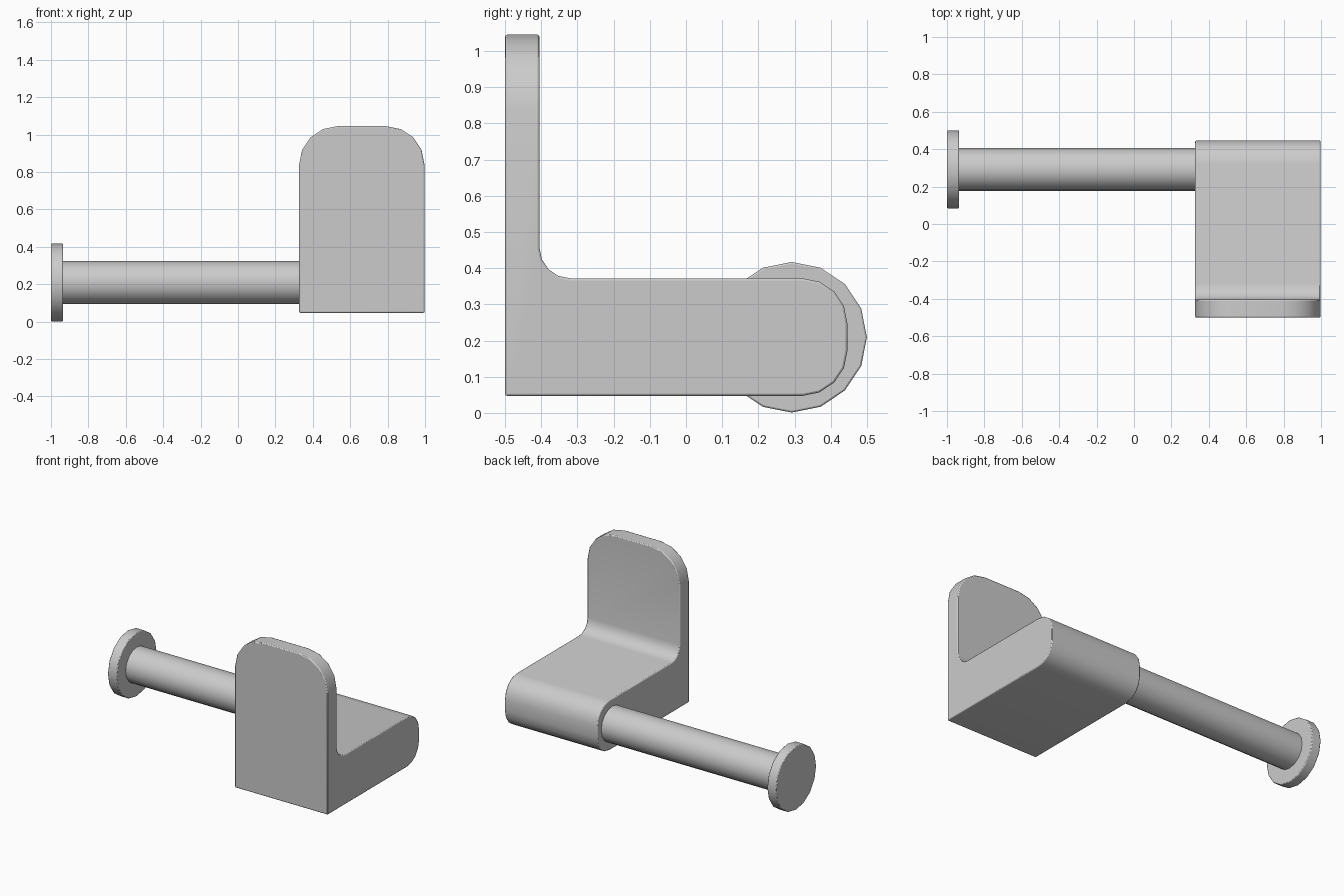
import bpy, bmesh
from math import sin, cos, pi, radians
from mathutils import Matrix

if "Cube" in bpy.data.objects:
    bpy.data.objects.remove(bpy.data.objects["Cube"])

AXIS_Y, AXIS_Z = 0.292, 0.209


def finish(name, bm, bevel):
    bmesh.ops.recalc_face_normals(bm, faces=bm.faces)
    mesh = bpy.data.meshes.new(name)
    bm.to_mesh(mesh)
    bm.free()
    ob = bpy.data.objects.new(name, mesh)
    bpy.context.collection.objects.link(ob)
    if bevel:
        mod = ob.modifiers.new("edge_softening", 'BEVEL')
        mod.width = bevel
        mod.segments = 2
        mod.limit_method = 'ANGLE'
        mod.angle_limit = radians(40)
    bpy.ops.object.select_all(action='DESELECT')
    ob.select_set(True)
    bpy.context.view_layer.objects.active = ob
    bpy.ops.object.shade_smooth_by_angle(angle=radians(35))
    return ob


def arc(cy, cz, r, start, end, steps=4):
    angles = [radians(start + (end - start) * i / steps) for i in range(steps + 1)]
    return [(cy + r * cos(a), cz + r * sin(a)) for a in angles]


def cylinder_x(name, x0, x1, radius, sides, bevel):
    bm = bmesh.new()
    place = Matrix.Translation(((x0 + x1) / 2, AXIS_Y, AXIS_Z)) @ Matrix.Rotation(pi / 2, 4, 'Y')
    bmesh.ops.create_cone(bm, cap_ends=True, segments=sides, radius1=radius,
                          radius2=radius, depth=x1 - x0, matrix=place)
    return finish(name, bm, bevel)


# L-shaped bracket: side profile (y, z) with rounded arm end and inner fillet
X0, X1, BOTTOM, TOP, ARM_TOP = 0.327, 0.997, 0.047, 1.045, 0.372
profile = [(-0.5, BOTTOM)]
profile += arc(0.321, BOTTOM + 0.125, 0.125, -90, 0)
profile += arc(0.321, ARM_TOP - 0.125, 0.125, 0, 90)
profile += arc(-0.32, ARM_TOP + 0.085, 0.085, 270, 180)
profile += [(-0.405, TOP), (-0.5, TOP)]
bm = bmesh.new()
face = bm.faces.new([bm.verts.new((X0, y, z)) for y, z in profile])
ext = bmesh.ops.extrude_face_region(bm, geom=[face])
bmesh.ops.translate(bm, vec=(X1 - X0, 0, 0),
                    verts=[g for g in ext["geom"] if isinstance(g, bmesh.types.BMVert)])

# Rounded upper corners of the upright plate
corners = [e for e in bm.edges
           if all(v.co.z > TOP - 0.001 for v in e.verts)
           and abs(e.verts[0].co.x - e.verts[1].co.x) < 0.001]
bmesh.ops.bevel(bm, geom=corners, offset=0.205, segments=4, profile=0.5, affect='EDGES')
finish("bracket", bm, 0.006)

# Roll bar and its end stop
cylinder_x("roll_bar", -0.95, 0.36, 0.115, 16, 0)
cylinder_x("end_stop", -1.0, -0.935, 0.208, 16, 0.005)
